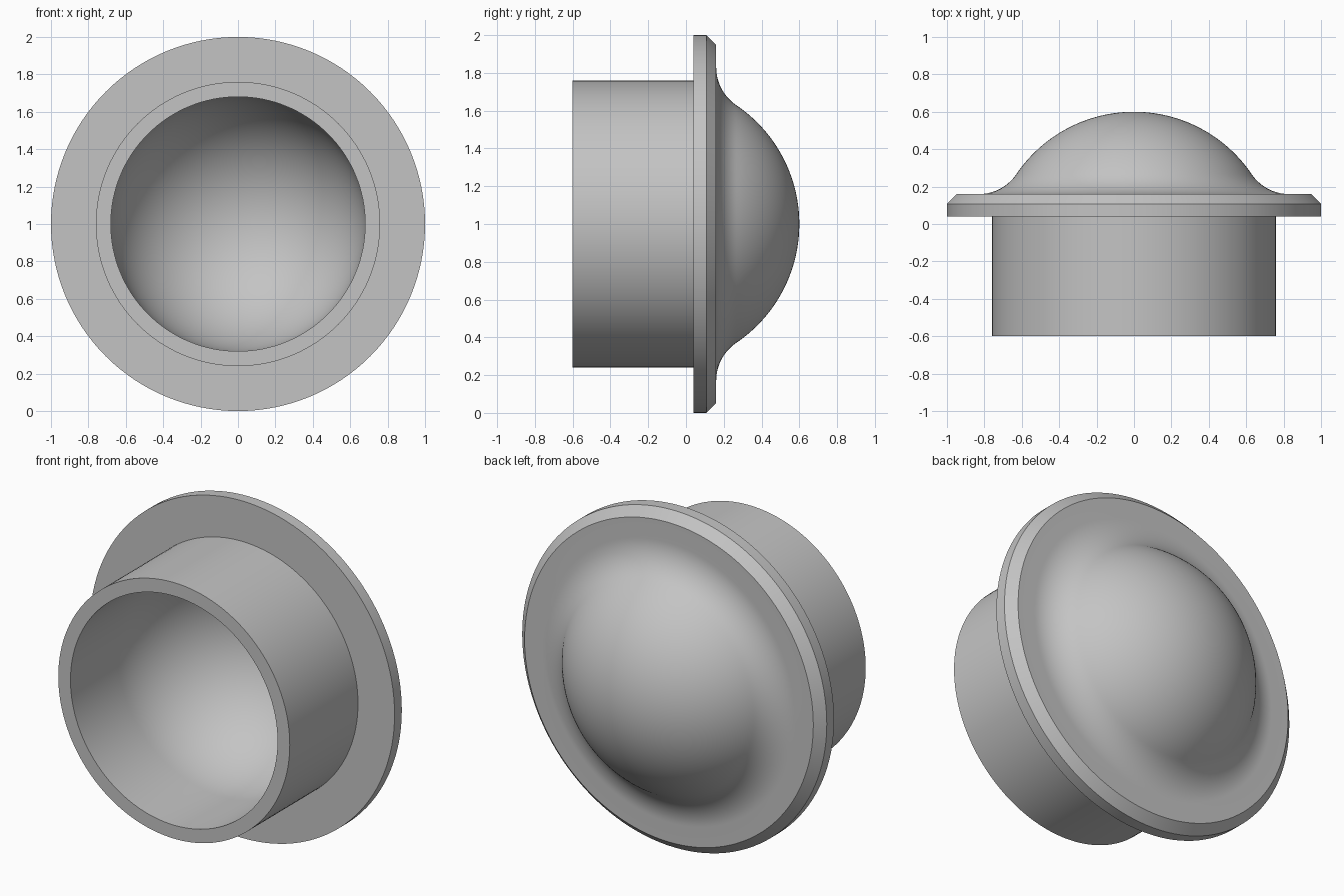
import bpy, bmesh
from math import sin, cos, pi, sqrt, atan2, radians
from mathutils import Vector

cube = bpy.data.objects.get("Cube")
if cube:
    bpy.data.objects.remove(cube, do_unlink=True)

grey = bpy.data.materials.new("light_grey")
grey.use_nodes = True
colour = (0.55, 0.55, 0.55, 1)
grey.diffuse_color = colour
grey.node_tree.nodes["Principled BSDF"].inputs["Base Color"].default_value = colour

OUTER, INNER = 0.76, 0.68      # tube and dome radii
CENTRE = -0.16                 # dome centre along y
FACE = 0.16                    # back face of the flange
SEGMENTS = 128


def arc(r, y, radius, start, end, steps):
    """Points (radius from axis, y) along a circular arc."""
    angles = [start + (end - start) * i / steps for i in range(steps + 1)]
    return [(r + radius * cos(a), y + radius * sin(a)) for a in angles]


# Fillet tangent to both the flange face and the dome
fillet = 0.243
fillet_y = FACE + fillet
fillet_r = sqrt((OUTER + fillet) ** 2 - (fillet_y - CENTRE) ** 2)
tangent = atan2(fillet_y - CENTRE, fillet_r)

# Half section: hollow bore, tube, chamfered flange, fillet, dome
profile = arc(0, CENTRE, INNER, pi / 2, 0, 32)
profile += [(INNER, -0.6), (OUTER, -0.6), (OUTER, 0.04),
            (1, 0.04), (1, 0.108), (0.948, FACE)]
profile += arc(fillet_r, fillet_y, fillet, -pi / 2, tangent - pi, 16)
profile += arc(0, CENTRE, OUTER, tangent, pi / 2, 32)[1:]

# Revolve the section around the y axis
bm = bmesh.new()
verts = [bm.verts.new((r, y, 1)) for r, y in profile]
edges = [bm.edges.new(pair) for pair in zip(verts, verts[1:])]
bmesh.ops.spin(bm, geom=verts + edges, cent=Vector((0, 0, 1)), axis=Vector((0, 1, 0)),
               angle=2 * pi, steps=SEGMENTS)
bmesh.ops.remove_doubles(bm, verts=bm.verts[:], dist=0.0001)
bmesh.ops.recalc_face_normals(bm, faces=bm.faces[:])
mesh = bpy.data.meshes.new("domed_flange_cap")
bm.to_mesh(mesh)
bm.free()
mesh.materials.append(grey)

cap = bpy.data.objects.new("domed_flange_cap", mesh)
bpy.context.collection.objects.link(cap)
bpy.ops.object.select_all(action='DESELECT')
cap.select_set(True)
bpy.context.view_layer.objects.active = cap
bpy.ops.object.shade_smooth_by_angle(angle=radians(30))
